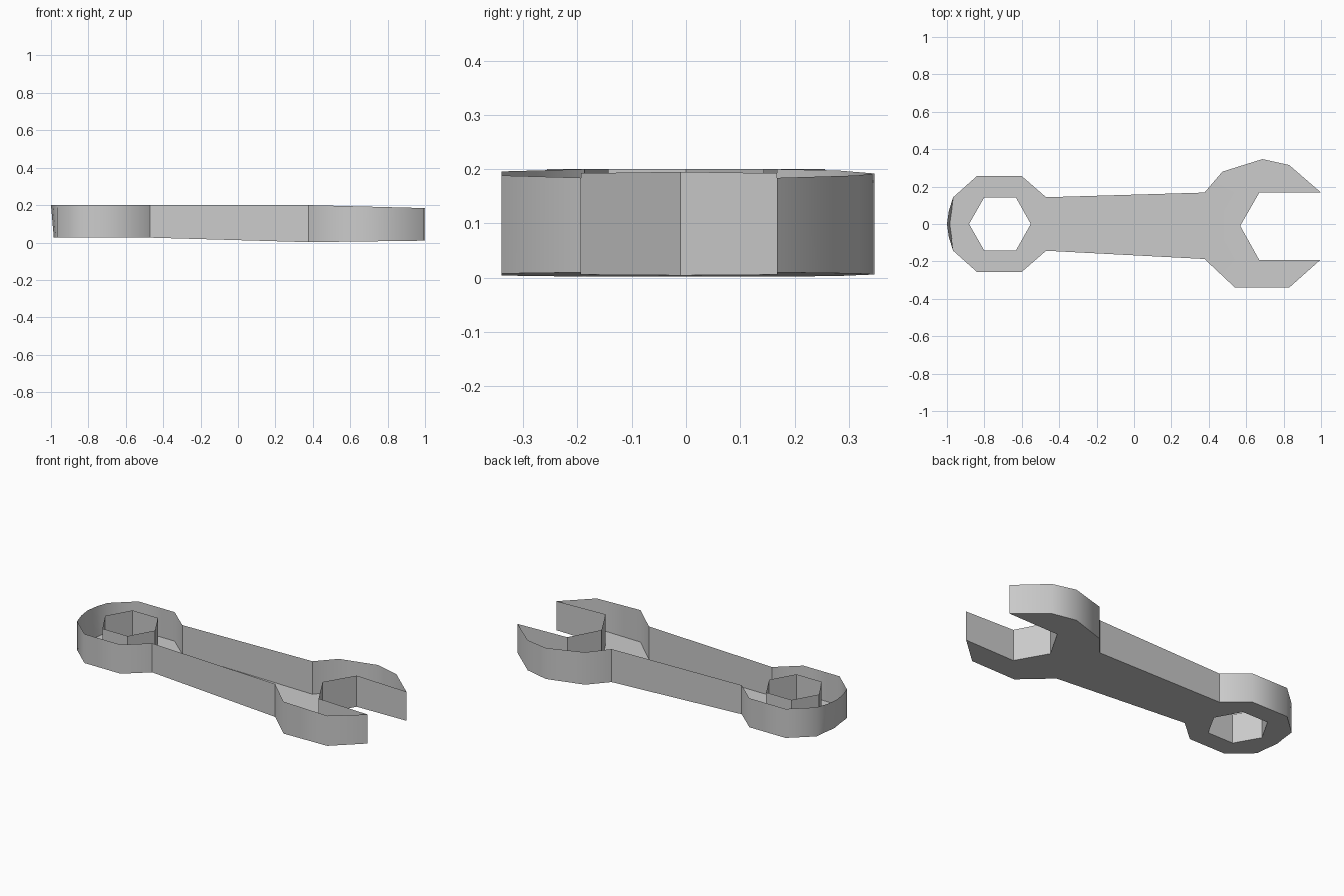
import bpy
import bmesh

# Remove the default cube only
default_cube = bpy.data.objects.get("Cube")
if default_cube:
    bpy.data.objects.remove(default_cube, do_unlink=True)

RING_NECK = -0.47
JAW_NECK = 0.377


def make_material(name, colour):
    material = bpy.data.materials.new(name)
    material.use_nodes = True
    material.diffuse_color = colour
    material.node_tree.nodes["Principled BSDF"].inputs["Base Color"].default_value = colour
    return material


def blend(x, x_start, x_end, z_start, z_end):
    factor = min(max((x - x_start) / (x_end - x_start), 0), 1)
    return z_start + (z_end - z_start) * factor


def floor_height(x):
    if x < JAW_NECK:
        return blend(x, RING_NECK, JAW_NECK, 0.026, 0.002)
    return blend(x, JAW_NECK, 1, 0.002, 0.01)


def rim_height(x):
    return blend(x, JAW_NECK, 1, 0.2, 0.184)


def add_loop(bm, points):
    verts = [bm.verts.new((x, y, 0)) for x, y in points]
    return [bm.edges.new((a, b)) for a, b in zip(verts, verts[1:] + verts[:1])]


# Ring end: upper half from the neck to the tip, then mirrored
ring_half = [(RING_NECK, 0.143), (-0.6, 0.256), (-0.84, 0.256),
             (-0.967, 0.143), (-0.99, 0.07)]
ring_end = ring_half + [(-1, 0)] + [(x, -y) for x, y in reversed(ring_half)]

# Open jaw, from the lower neck round to the upper neck
jaw_end = [(JAW_NECK, -0.187), (0.54, -0.34), (0.83, -0.34), (0.995, -0.193),
           (0.67, -0.193), (0.568, -0.01), (0.67, 0.168), (1, 0.168),
           (0.83, 0.315), (0.687, 0.347), (0.473, 0.28), (JAW_NECK, 0.168)]

# Six-sided hole in the ring
hole = [(-0.552, 0), (-0.632, 0.143), (-0.8, 0.143),
        (-0.882, 0), (-0.8, -0.143), (-0.632, -0.143)]

# Floor with the hole, folded at both necks
bm = bmesh.new()
edges = add_loop(bm, ring_end + jaw_end) + add_loop(bm, hole)
bmesh.ops.triangle_fill(bm, use_beauty=True, edges=edges)
for neck in (RING_NECK, JAW_NECK):
    bmesh.ops.bisect_plane(bm, geom=bm.verts[:] + bm.edges[:] + bm.faces[:],
                           dist=0.0005, plane_co=(neck, 0, 0), plane_no=(1, 0, 0))
floor_verts = bm.verts[:]
floor_faces = bm.faces[:]

# Thin walls round the outline and the hole, open at the top
border = [edge for edge in bm.edges if edge.is_boundary]
walls = bmesh.ops.extrude_edge_only(bm, edges=border)["geom"]
for vert in (item for item in walls if isinstance(item, bmesh.types.BMVert)):
    vert.co.z = rim_height(vert.co.x)
for vert in floor_verts:
    vert.co.z = floor_height(vert.co.x)
    if vert.co.x < -0.98:
        vert.co.x += 0.015

# Outward normals, with the underside facing down
bmesh.ops.recalc_face_normals(bm, faces=bm.faces[:])
if sum(face.normal.z * face.calc_area() for face in floor_faces) > 0:
    bmesh.ops.reverse_faces(bm, faces=bm.faces[:])

# Crisp creases where the handle meets each end
for edge in bm.edges:
    upright = abs(edge.verts[0].co.z - edge.verts[1].co.z) > 0.1
    x = edge.verts[0].co.x
    if upright and min(abs(x - RING_NECK), abs(x - JAW_NECK)) < 0.001:
        edge.smooth = False

mesh = bpy.data.meshes.new("spanner_shell")
bm.to_mesh(mesh)
bm.free()
mesh.materials.append(make_material("steel_grey", (0.6, 0.6, 0.6, 1)))
spanner = bpy.data.objects.new("spanner_shell", mesh)
bpy.context.collection.objects.link(spanner)

for other in bpy.context.selected_objects:
    other.select_set(False)
spanner.select_set(True)
bpy.context.view_layer.objects.active = spanner
bpy.ops.object.shade_smooth_by_angle(angle=0.9, keep_sharp_edges=True)
